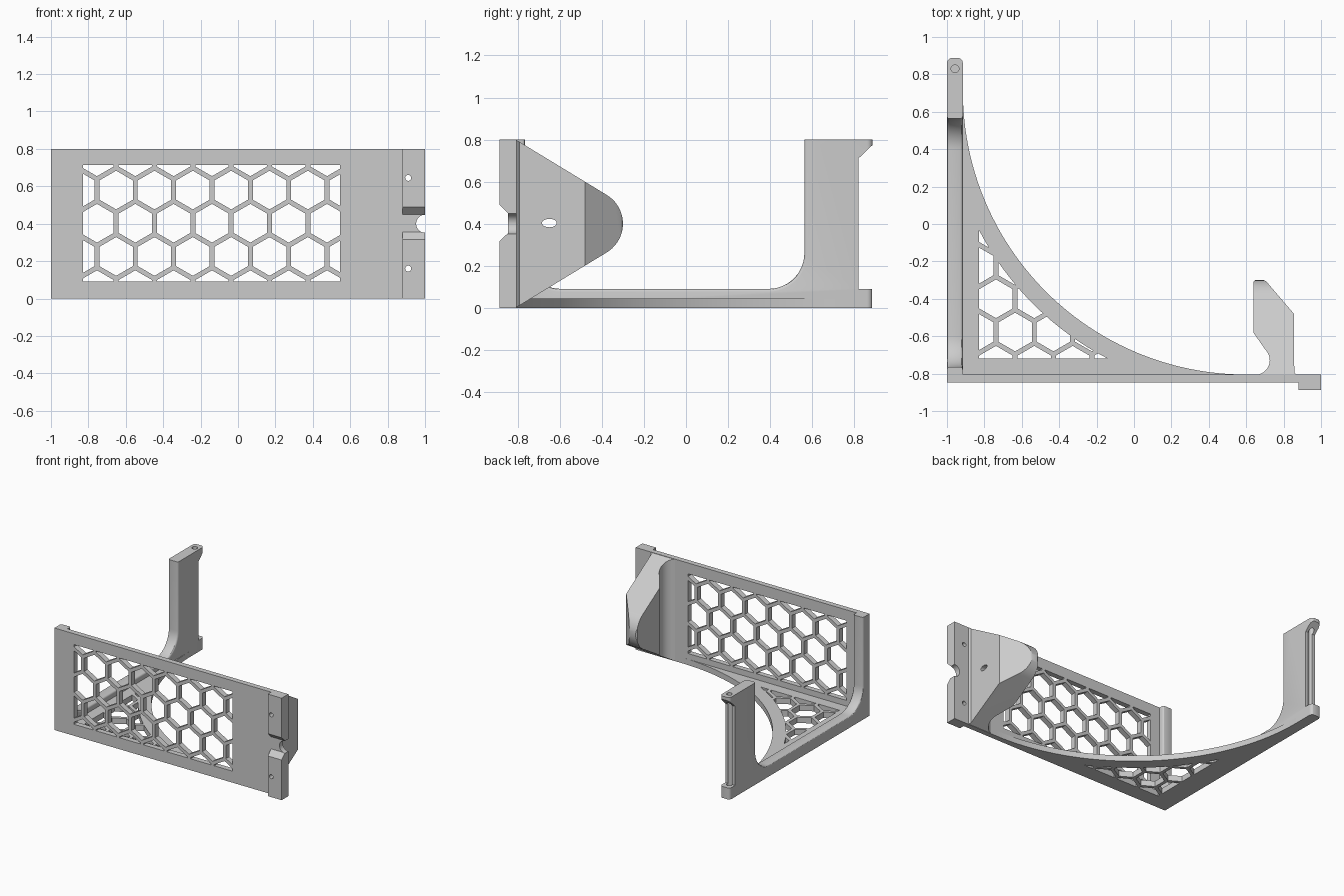
import bpy, bmesh
from math import pi, sin, cos, asin, sqrt, radians

if "Cube" in bpy.data.objects:
    bpy.data.objects.remove(bpy.data.objects["Cube"])

grey = bpy.data.materials.new("plain grey")
grey.diffuse_color = (0.6, 0.6, 0.6, 1)
grey.use_nodes = True
grey.node_tree.nodes["Principled BSDF"].inputs["Base Color"].default_value = grey.diffuse_color

AXES = {'x': lambda u, v, t: (t, u, v),
        'y': lambda u, v, t: (u, t, v),
        'z': lambda u, v, t: (u, v, t)}


def prisms(name, outlines, axis, a, b):
    """Extrude one or more flat outlines along an axis from a to b."""
    bm = bmesh.new()
    place = AXES[axis]
    for pts in outlines:
        lo = [bm.verts.new(place(u, v, a)) for u, v in pts]
        hi = [bm.verts.new(place(u, v, b)) for u, v in pts]
        bm.faces.new(lo)
        bm.faces.new(hi)
        for i in range(len(pts)):
            j = (i + 1) % len(pts)
            bm.faces.new((lo[i], lo[j], hi[j], hi[i]))
    bmesh.ops.recalc_face_normals(bm, faces=bm.faces)
    me = bpy.data.meshes.new(name)
    bm.to_mesh(me)
    bm.free()
    me.materials.append(grey)
    ob = bpy.data.objects.new(name, me)
    bpy.context.collection.objects.link(ob)
    return ob


def boolean(ob, cutter, op='DIFFERENCE'):
    """Apply a boolean and delete the cutter."""
    mod = ob.modifiers.new("cut", 'BOOLEAN')
    mod.operation, mod.object, mod.solver = op, cutter, 'EXACT'
    bpy.context.view_layer.objects.active = ob
    bpy.ops.object.modifier_apply(modifier=mod.name)
    bpy.data.objects.remove(cutter)


def arc(cx, cy, r, a0, a1, n=12, ry=None):
    ry = ry or r
    return [(cx + r * cos(a0 + (a1 - a0) * i / n),
             cy + ry * sin(a0 + (a1 - a0) * i / n)) for i in range(n + 1)]


def circle(cx, cy, r, ry=None):
    return arc(cx, cy, r, 0, 2 * pi, 24, ry)[:-1]


def rect(u0, v0, u1, v1):
    return [(u0, v0), (u1, v0), (u1, v1), (u0, v1)]


# Honeycomb: pointy-top hexagons, alternate rows shifted by half a cell
PITCH, RIB = 0.205, 0.026


def honeycomb(x0, y0, rows, cols):
    r = (PITCH - RIB) / sqrt(3)
    return [[(x0 + (c + 0.5 * (k % 2)) * PITCH + r * sin(i * pi / 3),
              y0 + k * PITCH * sqrt(3) / 2 + r * cos(i * pi / 3)) for i in range(6)]
            for k in rows for c in cols]


# Front plate with honeycomb window
plate = prisms("front_plate", [rect(-1, 0, 1, 0.8)], 'y', -0.847, -0.805)
cells = prisms("cells", honeycomb(-0.754, 0.4025, range(-2, 3), range(-2, 8)), 'y', -0.9, -0.7)
boolean(cells, prisms("window", [rect(-0.83, 0.09, 0.545, 0.715)], 'y', -0.88, -0.75), 'INTERSECT')
boolean(plate, cells)

# Thick mounting strip on the right edge, split by a chamfered gap
strip = prisms("mounting_strip", [
    [(-0.847, 0), (-0.888, 0), (-0.888, 0.315), (-0.847, 0.355)],
    [(-0.847, 0.45), (-0.888, 0.49), (-0.888, 0.8), (-0.847, 0.8)]], 'x', 0.88, 1)
for ob in (plate, strip):
    boolean(ob, prisms("holes", [circle(0.91, 0.16, 0.016), circle(0.91, 0.645, 0.016),
                                 circle(1.0, 0.4, 0.048)], 'y', -1, -0.7))

# Floor gusset with a concave edge and honeycomb window
CX, CY = 0.6, 0.71
floor = prisms("floor_gusset", [[(-0.915, -0.805)] + arc(CX, CY, 1.515, 1.5 * pi, pi, 48)],
               'z', 0, 0.045)
w = asin(1.43 / 1.61)
cells = prisms("cells", honeycomb(-0.738, -0.40, range(-2, 4), range(-2, 5)), 'z', -0.1, 0.2)
boolean(cells, prisms("window", [[(-0.83, -0.72)] + arc(CX, CY, 1.61, pi + w, 1.5 * pi - w, 24)],
                      'z', -0.05, 0.15), 'INTERSECT')
boolean(floor, cells)

# Side arm: corner post, low rail and tall rear post in one profile
arm = prisms("side_arm", [
    [(-0.805, 0), (0.885, 0), (0.885, 0.09), (0.82, 0.09), (0.82, 0.71),
     (0.888, 0.775), (0.888, 0.8), (0.563, 0.8)]
    + arc(0.393, 0.26, 0.17, 0, -pi / 2)
    + arc(-0.595, 0.26, 0.17, 1.5 * pi, pi)
    + [(-0.765, 0.8), (-0.805, 0.8)]], 'x', -1, -0.915)
# Round the long inner edges
bm = bmesh.new()
bm.from_mesh(arm.data)
inner = [e for e in bm.edges
         if abs(e.verts[0].co.x - e.verts[1].co.x) < 1e-4
         and all(-0.77 < v.co.y < 0.57 and v.co.z > 0.085 for v in e.verts)]
bmesh.ops.bevel(bm, geom=inner, offset=0.014, segments=3, profile=0.5, affect='EDGES')
bm.to_mesh(arm.data)
bm.free()
# Rounded rear end and vertical pin hole that leaves a groove in the back
boolean(arm, prisms("outline", [[(-1.0, -0.9), (-0.915, -0.9)]
                                + arc(-0.943, 0.86, 0.028, 0, pi / 2, 6)
                                + arc(-0.972, 0.86, 0.028, pi / 2, pi, 6)],
                    'z', -0.1, 0.9), 'INTERSECT')
boolean(arm, prisms("pin_hole", [circle(-0.957, 0.83, 0.021)], 'z', 0.05, 0.9))

# Hook: plan profile trimmed to a rounded wedge from the side
hook = prisms("hook", [
    [(0.87, -0.806), (0.857, -0.793), (0.855, -0.48), (0.708, -0.308), (0.69, -0.298),
     (0.65, -0.298), (0.638, -0.308), (0.638, -0.58)]
    + arc(0.648, -0.728, 0.078, radians(45), -pi / 2)], 'z', 0, 0.8)
tilt = radians(58.7)
boolean(hook, prisms("wedge", [[(-0.82, 0), (-0.81, 0)]
                               + arc(-0.46, 0.4, 0.16, -tilt, tilt, 20)
                               + [(-0.81, 0.8), (-0.82, 0.8)]], 'x', 0.5, 1), 'INTERSECT')
boolean(hook, prisms("screw_hole", [circle(-0.65, 0.403, 0.035, 0.02)], 'x', 0.5, 1))

# Smooth the curved faces, keep hard edges
for ob in (plate, strip, floor, arm, hook):
    bpy.ops.object.select_all(action='DESELECT')
    ob.select_set(True)
    bpy.context.view_layer.objects.active = ob
    bpy.ops.object.shade_smooth_by_angle(angle=radians(30))
